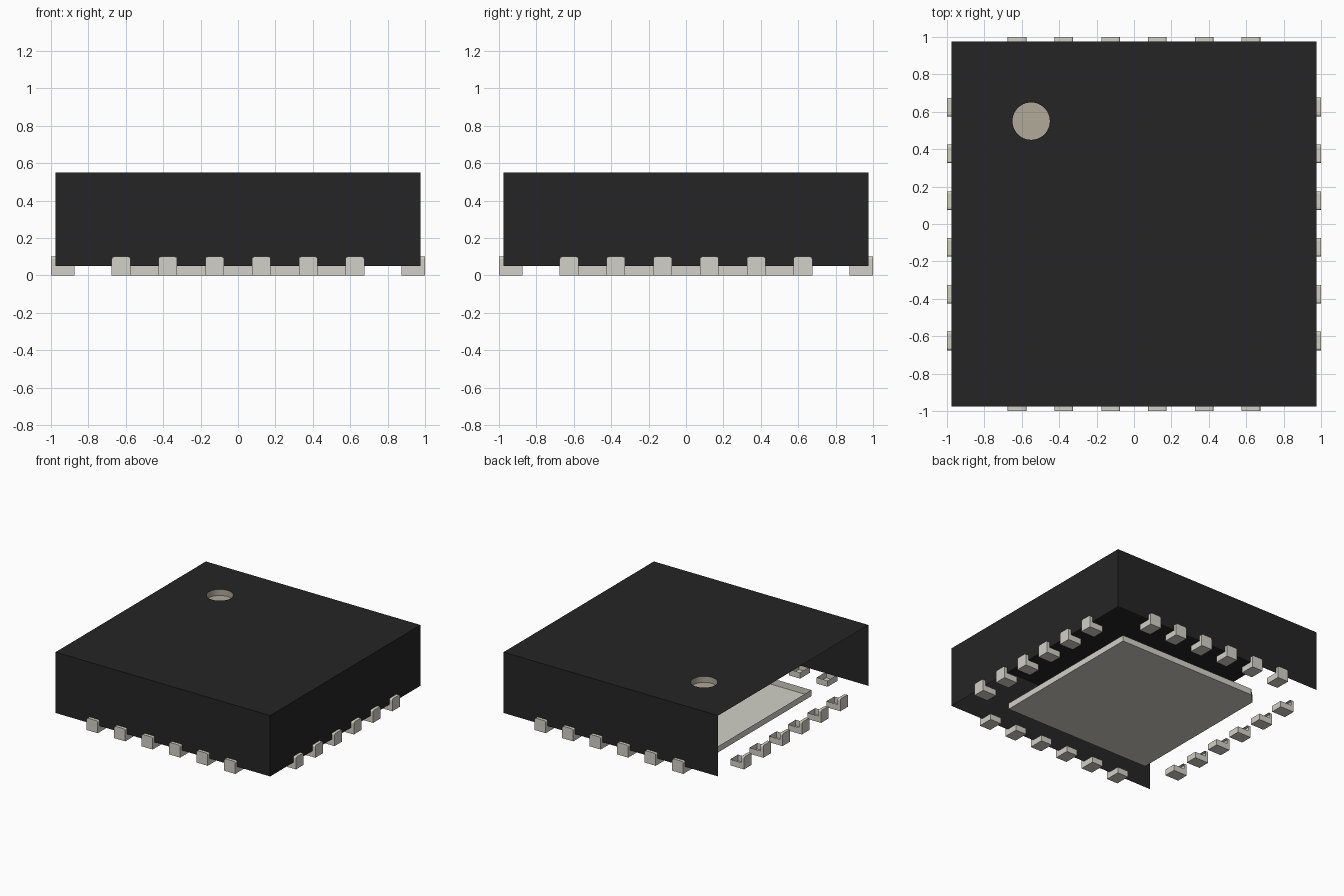
import bpy, bmesh, math

cube = bpy.data.objects.get("Cube")
if cube:
    bpy.data.objects.remove(cube, do_unlink=True)


def material(name, rgb):
    m = bpy.data.materials.new(name)
    m.use_nodes = True
    m.diffuse_color = (*rgb, 1)
    m.node_tree.nodes["Principled BSDF"].inputs["Base Color"].default_value = (*rgb, 1)
    return m


black = material("black plastic", (0.019, 0.0185, 0.0185))
metal = material("tin metal", (0.645, 0.638, 0.571))
brown = material("pale brown marking", (0.435, 0.398, 0.316))


def to_mesh(bm, name, mat):
    me = bpy.data.meshes.new(name)
    bm.to_mesh(me)
    bm.free()
    me.materials.append(mat)
    return me


def add(name, me):
    ob = bpy.data.objects.new(name, me)
    bpy.context.collection.objects.link(ob)
    return ob


def prism(bm, points, place, depth_a, depth_b, skip=()):
    """Extrude a closed profile; skip lists profile segments left open."""
    a = [bm.verts.new(place(p, depth_a)) for p in points]
    b = [bm.verts.new(place(p, depth_b)) for p in points]
    n = len(points)
    for i in range(n):
        if i not in skip:
            j = (i + 1) % n
            bm.faces.new((a[i], a[j], b[j], b[i]))
    return a, b


H, Z0, Z1 = 0.975, 0.05, 0.55            # body half width, underside, top
HOLE_X, HOLE_Y, HOLE_R, HOLE_D = -0.55, 0.55, 0.1, 0.05
ring = [(HOLE_X + HOLE_R * math.cos(math.tau * i / 48),
         HOLE_Y + HOLE_R * math.sin(math.tau * i / 48)) for i in range(48)]


def upright(p, z):
    return (p[0], p[1], z)


# Body: thin shell with front, left and back walls, and a top with a round hole
bm = bmesh.new()
square = [(-H, -H), (H, -H), (H, H), (-H, H)]
low, top = prism(bm, square, upright, Z0, Z1, skip=(3,))
rim = [bm.verts.new(upright(p, Z1)) for p in ring]
edges = []
for loop in (top, rim):
    for i, v in enumerate(loop):
        w = loop[(i + 1) % len(loop)]
        edges.append(bm.edges.get((v, w)) or bm.edges.new((v, w)))
bmesh.ops.triangle_fill(bm, edges=edges, use_beauty=True, normal=(0, 0, 1))
bm.normal_update()
for f in bm.faces:
    if abs(f.normal.z) > 0.9 and f.normal.z < 0:
        f.normal_flip()
add("body", to_mesh(bm, "body", black))

# Corner marking: shallow round cup sunk in the top
bm = bmesh.new()
lo, hi = prism(bm, ring, upright, Z1 - HOLE_D, Z1)
bmesh.ops.reverse_faces(bm, faces=bm.faces[:])
bm.faces.new(lo)
cup = add("corner_marking", to_mesh(bm, "corner_marking", brown))
bpy.context.view_layer.objects.active = cup
cup.select_set(True)
bpy.ops.object.shade_smooth_by_angle(angle=math.radians(30))
cup.select_set(False)

# Centre pad: open tray with one clipped corner
A, C = 0.67, 0.08
bm = bmesh.new()
outline = [(-A, -A), (A, -A), (A, A), (-A + C, A), (-A, A - C)]
lo, hi = prism(bm, outline, upright, 0, Z0)
bm.faces.new(lo[::-1])
add("centre_pad", to_mesh(bm, "centre_pad", metal))

# Contact: foot under the body and a riser outside the wall, open toward the body
W = 0.05
bm = bmesh.new()
profile = [(0.875, 0), (1, 0), (1, 0.1), (H, 0.1), (H, Z0), (0.875, Z0)]
a, b = prism(bm, profile, lambda p, y: (p[0], y, p[1]), -W, W, skip=(3, 4))
bm.faces.new(a)
bm.faces.new(b[::-1])
bmesh.ops.recalc_face_normals(bm, faces=bm.faces[:])
bm.normal_update()
outer = next(f for f in bm.faces if abs(f.normal.x) > 0.9 and f.calc_center_median().x > 0.99)
if outer.normal.x < 0:
    bmesh.ops.reverse_faces(bm, faces=bm.faces[:])
corners = [bm.edges.get((s[2], s[3])) for s in (a, b)]
bmesh.ops.bevel(bm, geom=corners, offset=0.012, segments=3, profile=0.5, affect='EDGES')
contact = to_mesh(bm, "contact", metal)

# Six contacts on each side
for s, side in enumerate(("left", "back", "right", "front")):
    ang = s * math.pi / 2
    for i in range(6):
        t = -0.625 + 0.25 * i
        ob = add(f"{side}_contact_{i + 1}", contact)
        ob.rotation_euler.z = ang
        ob.location = (-t * math.sin(ang), t * math.cos(ang), 0)
